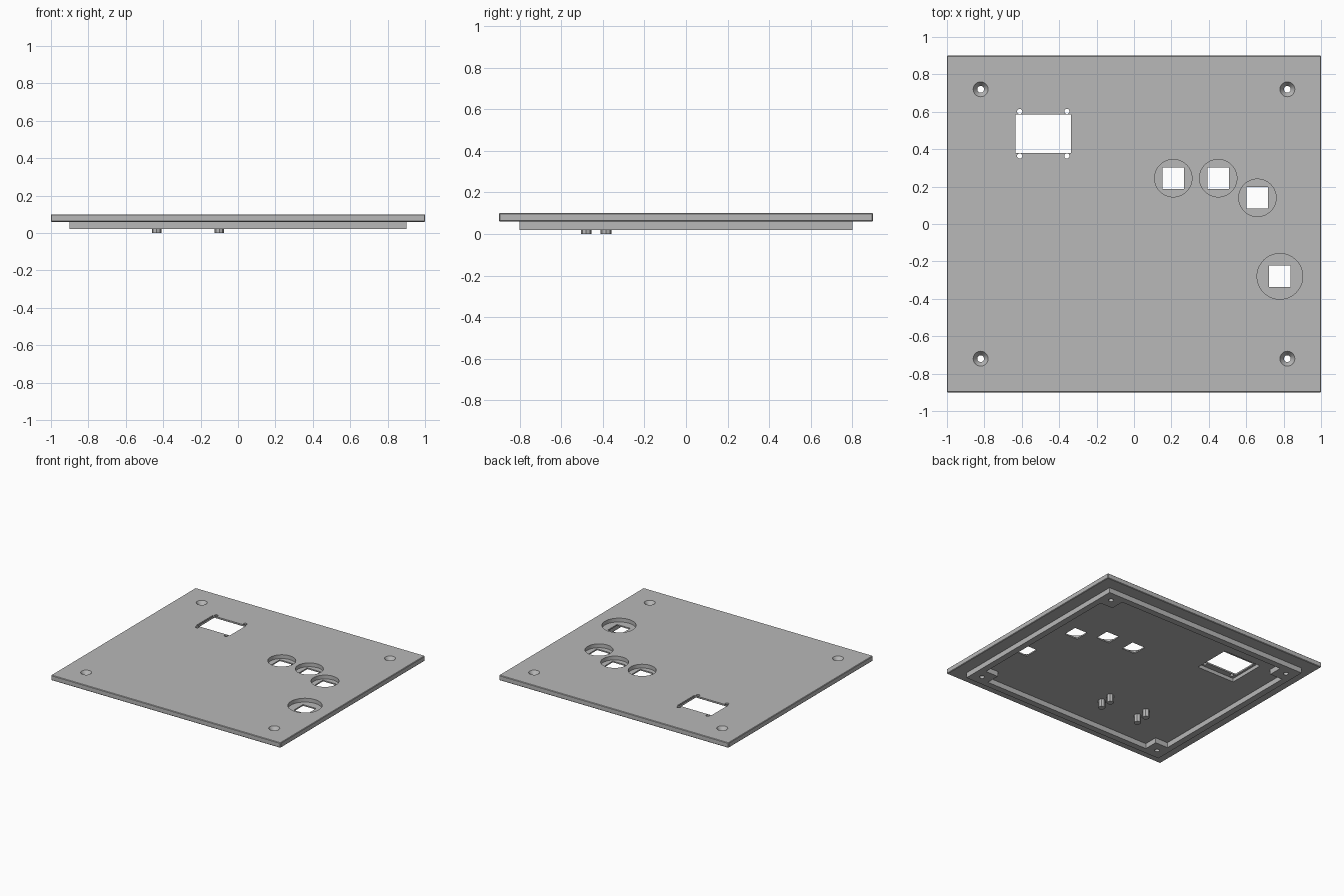
import bpy, bmesh, math
from mathutils import Matrix, Vector

cube = bpy.data.objects.get("Cube")
if cube:
    bpy.data.objects.remove(cube, do_unlink=True)

grey = bpy.data.materials.new("panel_grey")
grey.use_nodes = True
colour = (0.48, 0.48, 0.48, 1)
grey.diffuse_color = colour
grey.node_tree.nodes["Principled BSDF"].inputs["Base Color"].default_value = colour

BOTTOM, RIM_Z, TOP = 0.06, 0.02, 0.10


def finish(name, bm):
    mesh = bpy.data.meshes.new(name)
    bm.to_mesh(mesh)
    bm.free()
    mesh.materials.append(grey)
    obj = bpy.data.objects.new(name, mesh)
    bpy.context.collection.objects.link(obj)
    return obj


def box(name, x, y, z0, z1, w, d, bevel=0):
    bm = bmesh.new()
    bmesh.ops.create_cube(bm, size=1)
    bmesh.ops.scale(bm, vec=(w, d, z1 - z0), verts=bm.verts)
    bmesh.ops.translate(bm, vec=(x, y, (z0 + z1) / 2), verts=bm.verts)
    if bevel:
        bmesh.ops.bevel(bm, geom=bm.edges[:], offset=bevel, segments=1, affect='EDGES')
    return finish(name, bm)


def tube(name, x, y, z0, z1, r0, r1=None, sides=40):
    bm = bmesh.new()
    place = Matrix.Translation(Vector((x, y, (z0 + z1) / 2)))
    bmesh.ops.create_cone(bm, cap_ends=True, segments=sides, radius1=r0,
                          radius2=r0 if r1 is None else r1, depth=z1 - z0, matrix=place)
    return finish(name, bm)


def cut(target, cutter):
    cutter.hide_render = True
    mod = target.modifiers.new("cut", 'BOOLEAN')
    mod.operation = 'DIFFERENCE'
    mod.solver = 'EXACT'
    mod.object = cutter
    bpy.context.view_layer.objects.active = target
    bpy.ops.object.modifier_apply(modifier=mod.name)
    bpy.data.objects.remove(cutter, do_unlink=True)


# Face plate and the locating rim beneath it, with solid corner blocks
plate = box("face_plate", 0, 0, BOTTOM, TOP, 2.0, 1.8, bevel=0.004)
rim = box("locating_rim", 0, 0, RIM_Z, BOTTOM, 1.8, 1.6)
cut(rim, box("cavity_wide", 0, 0, 0, 0.1, 1.7, 1.28))
cut(rim, box("cavity_deep", 0, 0, 0, 0.1, 1.48, 1.5))

# Countersunk screw holes through plate and corner blocks
for sx in (-1, 1):
    for sy in (-1, 1):
        x, y = sx * 0.82, sy * 0.72
        for part in (plate, rim):
            cut(part, tube("screw_hole", x, y, -0.05, 0.2, 0.018))
        # cone carried a little above the surface for a clean cut
        cut(plate, tube("countersink", x, y, 0.07, 0.11, 0.018, 0.047))

# Round knob recesses with square shaft openings
for x, y, r in ((0.21, 0.245, 0.1), (0.45, 0.245, 0.1), (0.66, 0.14, 0.1), (0.78, -0.28, 0.122)):
    cut(plate, tube("knob_recess", x, y, 0.07, 0.2, r, sides=56))
    cut(plate, box("shaft_opening", x, y, 0, 0.2, 0.115, 0.115))

# Display window, its rear pocket and four mounting holes
wx, wy = -0.485, 0.483
cut(plate, box("display_pocket", wx, wy, 0, 0.088, 0.33, 0.30))
cut(plate, box("display_window", wx, wy, 0, 0.2, 0.295, 0.205))
for sx in (-1, 1):
    for sy in (-1, 1):
        cut(plate, tube("display_hole", wx + sx * 0.126, wy + sy * 0.119, 0, 0.2, 0.014, sides=20))

# Circuit board standoffs under the plate
pegs = [tube("standoff", x, y, 0, BOTTOM, 0.026, sides=8)
        for x in (-0.435, -0.10) for y in (-0.48, -0.385)]

# Smooth the round walls, keep all corners sharp
for obj in bpy.context.view_layer.objects:
    obj.select_set(obj in (plate, rim))
bpy.context.view_layer.objects.active = plate
bpy.ops.object.shade_smooth_by_angle(angle=math.radians(25))
